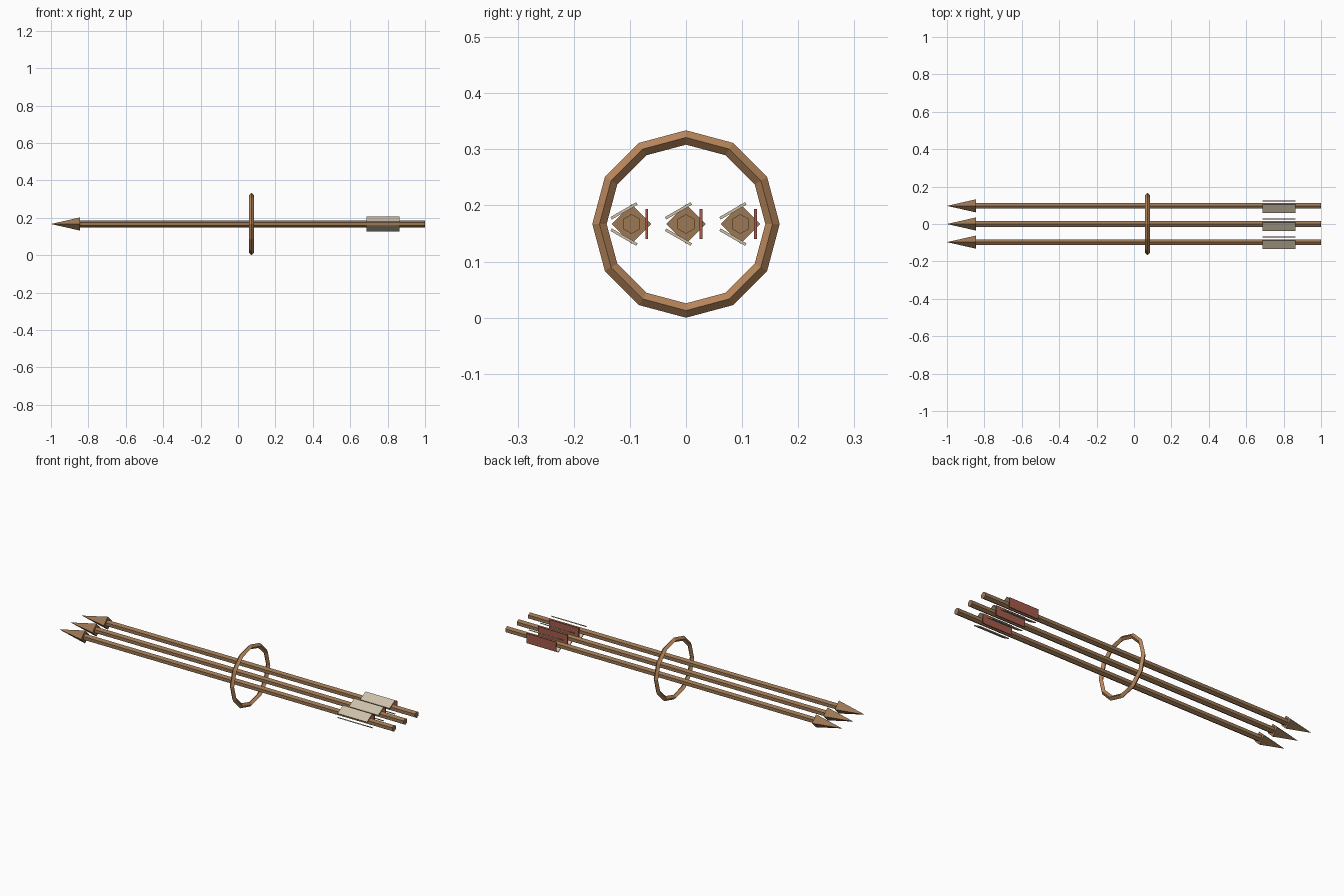
import bpy, bmesh, math
from mathutils import Matrix, Vector

if "Cube" in bpy.data.objects:
    bpy.data.objects.remove(bpy.data.objects["Cube"])

ZC = 0.167  # height of the arrow axes and ring centre


def mat(name, r, g, b):
    lin = [((c / 255 + 0.055) / 1.055) ** 2.4 for c in (r, g, b)]
    m = bpy.data.materials.new(name)
    m.diffuse_color = (*lin, 1)
    m.use_nodes = True
    m.node_tree.nodes["Principled BSDF"].inputs["Base Color"].default_value = m.diffuse_color
    return m


WOOD = mat("brown wood", 156, 119, 84)
BAND = mat("ring tan", 186, 136, 92)
CREAM = mat("cream feather", 205, 192, 168)
RED = mat("red feather", 164, 90, 74)


def finish(bm, name, material):
    bmesh.ops.recalc_face_normals(bm, faces=bm.faces)
    me = bpy.data.meshes.new(name)
    bm.to_mesh(me)
    bm.free()
    me.materials.append(material)
    ob = bpy.data.objects.new(name, me)
    bpy.context.collection.objects.link(ob)
    return ob


def cone_x(name, sides, x0, x1, r0, r1, y, material):
    """Prism or pyramid along x with a corner pointing straight up."""
    bm = bmesh.new()
    bmesh.ops.create_cone(bm, cap_ends=True, segments=sides,
                          radius1=r0, radius2=r1, depth=x1 - x0)
    bm.verts.ensure_lookup_table()
    v = bm.verts[0].co
    spin = Matrix.Rotation(math.pi - math.atan2(v.y, v.x), 4, 'Z')
    place = Matrix.Translation(((x0 + x1) / 2, y, ZC))
    bm.transform(place @ Matrix.Rotation(math.pi / 2, 4, 'Y') @ spin)
    return finish(bm, name, material)


def feather(name, y, angle, material):
    """Thin plate set tangentially around the shaft."""
    bm = bmesh.new()
    bmesh.ops.create_cube(bm, size=1)
    bm.transform(Matrix.Translation((0.776, y, ZC))
                 @ Matrix.Rotation(angle, 4, 'X')
                 @ Matrix.Translation((0, 0.027, 0))
                 @ Matrix.Diagonal((0.176, 0.005, 0.053, 1)))
    return finish(bm, name, material)


# Three arrows: shaft, head and three feathers each
for i, y in enumerate((-0.097, 0, 0.097), 1):
    cone_x(f"shaft_{i}", 6, -0.86, 1.0, 0.0175, 0.0175, y, WOOD)
    cone_x(f"arrow_head_{i}", 4, -1.0, -0.845, 0, 0.035, y, WOOD)
    for k in range(3):
        feather(f"feather_{i}_{k + 1}", y, k * math.tau / 3,
                CREAM if k else RED)

# Twelve-sided ring with a diamond section around the bundle
bm = bmesh.new()
R, r, N = 0.1542, 0.0128, 12
loops = []
for i in range(N):
    a = i * math.tau / N
    loop = []
    for j in range(4):
        b = j * math.tau / 4
        d = R + r * math.cos(b)
        loop.append(bm.verts.new((0.072 + r * math.sin(b), d * math.cos(a),
                                  ZC + d * math.sin(a))))
    loops.append(loop)
for i in range(N):
    p, q = loops[i], loops[(i + 1) % N]
    for j in range(4):
        k = (j + 1) % 4
        bm.faces.new((p[j], q[j], q[k], p[k]))
finish(bm, "binding_ring", BAND)
